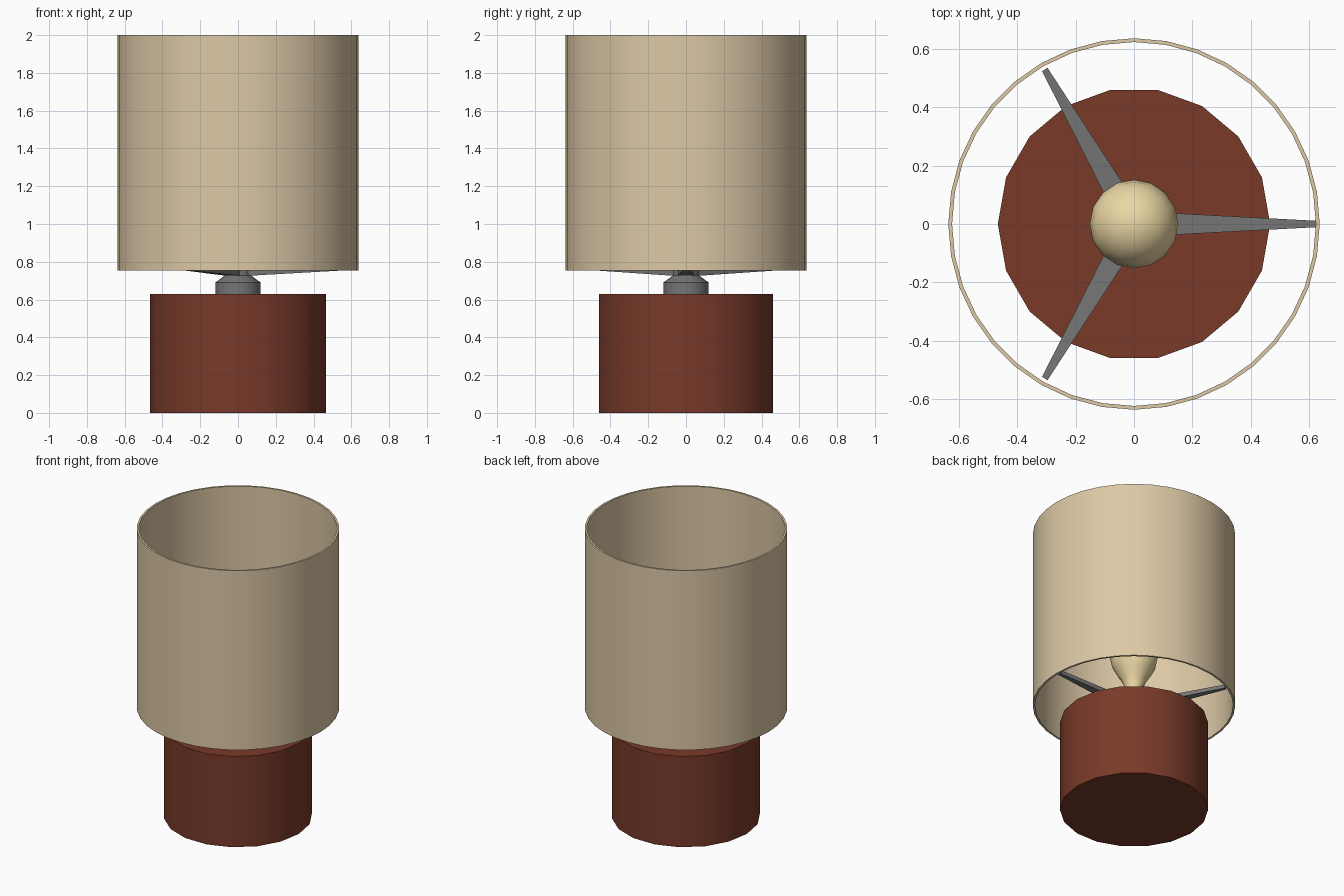
import bpy, bmesh, math

if "Cube" in bpy.data.objects:
    bpy.data.objects.remove(bpy.data.objects["Cube"])


def paint(obj, name, rgb):
    mat = bpy.data.materials.get(name) or bpy.data.materials.new(name)
    mat.diffuse_color = (*rgb, 1)
    mat.use_nodes = True
    mat.node_tree.nodes["Principled BSDF"].inputs["Base Color"].default_value = mat.diffuse_color
    obj.data.materials.append(mat)


def finish(bm, name, smooth_angle=None):
    bmesh.ops.recalc_face_normals(bm, faces=bm.faces)
    mesh = bpy.data.meshes.new(name)
    bm.to_mesh(mesh)
    bm.free()
    obj = bpy.data.objects.new(name, mesh)
    bpy.context.collection.objects.link(obj)
    if smooth_angle:
        bpy.ops.object.select_all(action='DESELECT')
        obj.select_set(True)
        bpy.context.view_layer.objects.active = obj
        bpy.ops.object.shade_smooth_by_angle(angle=math.radians(smooth_angle))
    return obj


def lathe(name, profile, sides, closed=False, smooth_angle=35):
    """Revolve (radius, z) points around z; open profiles get end caps."""
    bm = bmesh.new()
    rings = []
    for r, z in profile:
        if r == 0:
            rings.append([bm.verts.new((0, 0, z))] * sides)
        else:
            rings.append([bm.verts.new((r * math.cos(a), r * math.sin(a), z))
                          for a in (math.tau * i / sides for i in range(sides))])
    pairs = list(zip(rings, rings[1:])) + ([(rings[-1], rings[0])] if closed else [])
    for lo, hi in pairs:
        for i in range(sides):
            j = (i + 1) % sides
            bm.faces.new(list(dict.fromkeys((lo[i], lo[j], hi[j], hi[i]))))
    if not closed:
        for ring, (r, _) in ((rings[0], profile[0]), (rings[-1], profile[-1])):
            if r > 0:
                bm.faces.new(ring)
    return finish(bm, name, smooth_angle)


# Base block
base = lathe("base", [(0.467, 0), (0.467, 0.63)], 18)
paint(base, "red_brown", (0.19, 0.042, 0.022))

# Socket with shoulder and neck
socket = lathe("socket", [(0.12, 0.63), (0.12, 0.69), (0.07, 0.727), (0.06, 0.85)], 16)
paint(socket, "metal_grey", (0.18, 0.18, 0.18))

# Bulb: flared neck into a round globe
globe_z, globe_r = 1.11, 0.152
profile = [(0.05, 0.84), (0.055, 0.88), (0.075, 0.93), (0.108, 0.985), (0.138, 1.04)]
profile += [(globe_r * math.cos(t), globe_z + globe_r * math.sin(t))
            for t in (math.pi / 2 * k / 5 for k in range(5))]
profile.append((0, globe_z + globe_r))
bulb = lathe("bulb", profile, 16, smooth_angle=50)
paint(bulb, "bulb_cream", (0.83, 0.68, 0.37))

# Open drum shade with wall thickness
shade = lathe("shade", [(0.637, 0.755), (0.637, 2.0), (0.624, 2.0), (0.624, 0.755)],
              36, closed=True)
paint(shade, "shade_cream", (0.72, 0.58, 0.38))

# Three tapered arms carrying the shade
for n, reach in enumerate((0.625, 0.612, 0.612)):
    bm = bmesh.new()
    ends = []
    for r, w, z0, z1 in ((0.04, 0.042, 0.725, 0.76), (reach, 0.011, 0.758, 0.782)):
        ends.append([bm.verts.new(p) for p in
                     ((r, -w, z0), (r, w, z0), (r, w, z1), (r, -w, z1))])
    bm.faces.new(ends[0])
    bm.faces.new(ends[1])
    for i in range(4):
        j = (i + 1) % 4
        bm.faces.new((ends[0][i], ends[0][j], ends[1][j], ends[1][i]))
    arm = finish(bm, f"shade_arm_{n + 1}")
    arm.rotation_euler.z = math.tau * n / 3
    paint(arm, "metal_grey", (0.18, 0.18, 0.18))
